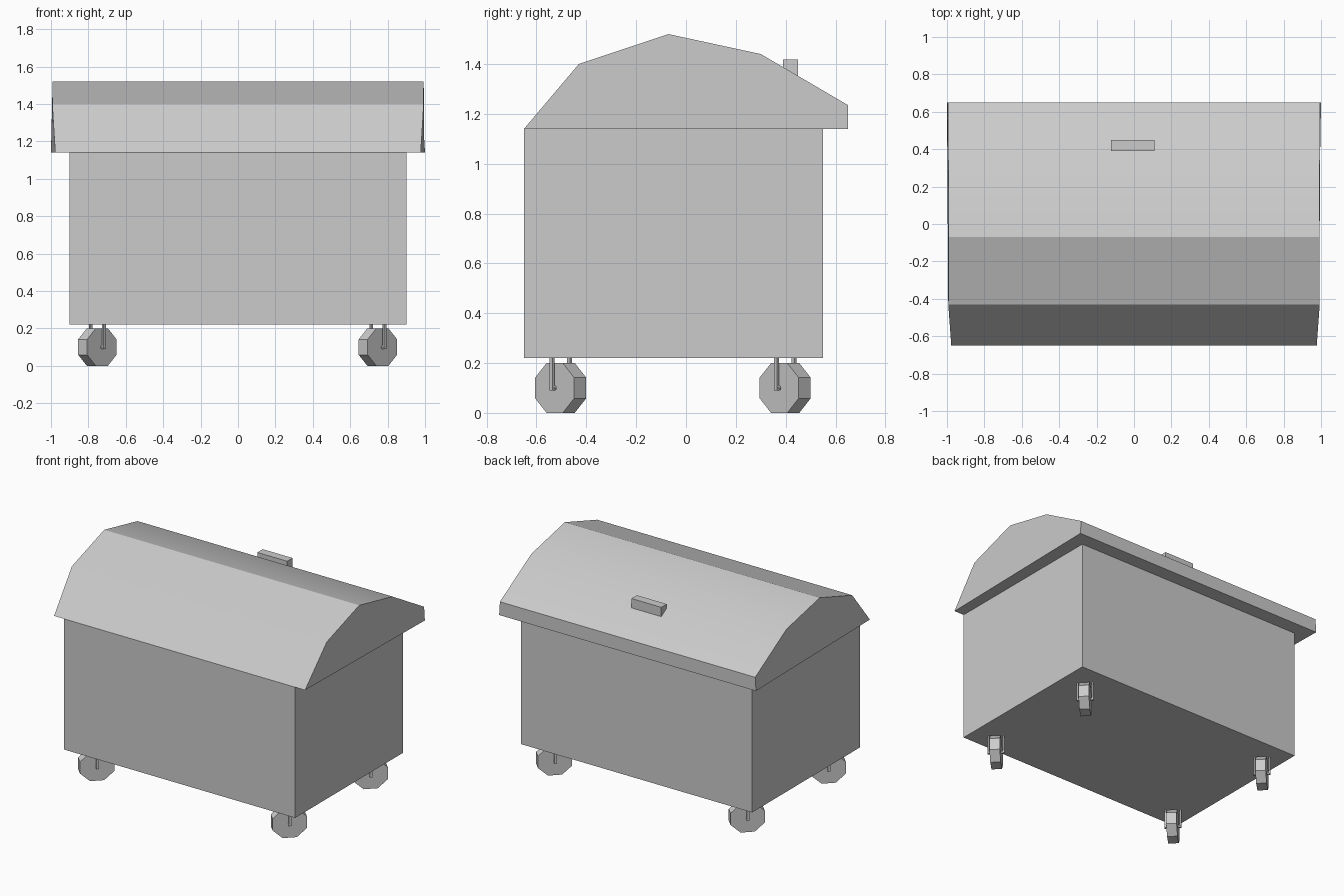
import bpy, bmesh, math
from mathutils import Matrix, Vector

if "Cube" in bpy.data.objects:
    bpy.data.objects.remove(bpy.data.objects["Cube"])

grey = bpy.data.materials.new("light_grey")
grey.diffuse_color = (0.6, 0.6, 0.6, 1)
grey.use_nodes = True
grey.node_tree.nodes["Principled BSDF"].inputs["Base Color"].default_value = grey.diffuse_color


def finish(name, bm):
    bmesh.ops.recalc_face_normals(bm, faces=bm.faces)
    me = bpy.data.meshes.new(name)
    bm.to_mesh(me)
    bm.free()
    me.materials.append(grey)
    ob = bpy.data.objects.new(name, me)
    bpy.context.collection.objects.link(ob)
    return ob


def box(name, lo, hi, matrix=Matrix()):
    lo, hi = Vector(lo), Vector(hi)
    bm = bmesh.new()
    m = matrix @ Matrix.Translation((lo + hi) / 2) @ Matrix.Diagonal((*(hi - lo), 1))
    bmesh.ops.create_cube(bm, size=1, matrix=m)
    return finish(name, bm)


def disc(name, sides, rx, rz, depth, matrix):
    # cylinder along local y, one side flat on the ground
    bm = bmesh.new()
    k = 1 / math.cos(math.pi / sides)
    m = (matrix @ Matrix.Diagonal((rx * k, 1, rz * k, 1))
         @ Matrix.Rotation(math.pi / 2, 4, 'X') @ Matrix.Rotation(math.pi / sides, 4, 'Z'))
    bmesh.ops.create_cone(bm, cap_ends=True, segments=sides, radius1=1, radius2=1,
                          depth=depth, matrix=m)
    return finish(name, bm)


# container body
box("body", (-0.9, -0.65, 0.22), (0.9, 0.55, 1.14))

# domed lid: side profile (y, z, half width)
profile = [(-0.65, 1.14, 0.977), (-0.43, 1.40, 0.993), (-0.07, 1.52, 0.993),
           (0.30, 1.44, 0.993), (0.65, 1.235, 0.994), (0.65, 1.14, 1.0)]
bm = bmesh.new()
left = [bm.verts.new((-w, y, z)) for y, z, w in profile]
right = [bm.verts.new((w, y, z)) for y, z, w in profile]
bm.faces.new(left)
bm.faces.new(right[::-1])
for i in range(len(profile)):
    j = (i + 1) % len(profile)
    bm.faces.new((left[i], right[i], right[j], left[j]))
lid = finish("lid", bm)
bpy.context.view_layer.objects.active = lid
lid.select_set(True)
bpy.ops.object.shade_smooth_by_angle(angle=math.radians(25))

# lid handle
box("lid_handle", (-0.122, 0.39, 1.34), (0.11, 0.45, 1.418))

# swivelled casters, all turned 45 degrees
for x in (-0.752, 0.748):
    for y in (-0.503, 0.398):
        m = Matrix.Translation((x, y, 0.1)) @ Matrix.Rotation(math.radians(45), 4, 'Z')
        disc("caster_wheel", 8, 0.111, 0.1, 0.068, m)
        disc("caster_axle", 6, 0.009, 0.009, 0.104, m)
        for s in (-1, 1):
            box("caster_fork", (-0.009, s * 0.05 - 0.005, -0.01),
                (0.009, s * 0.05 + 0.005, 0.125), m)
